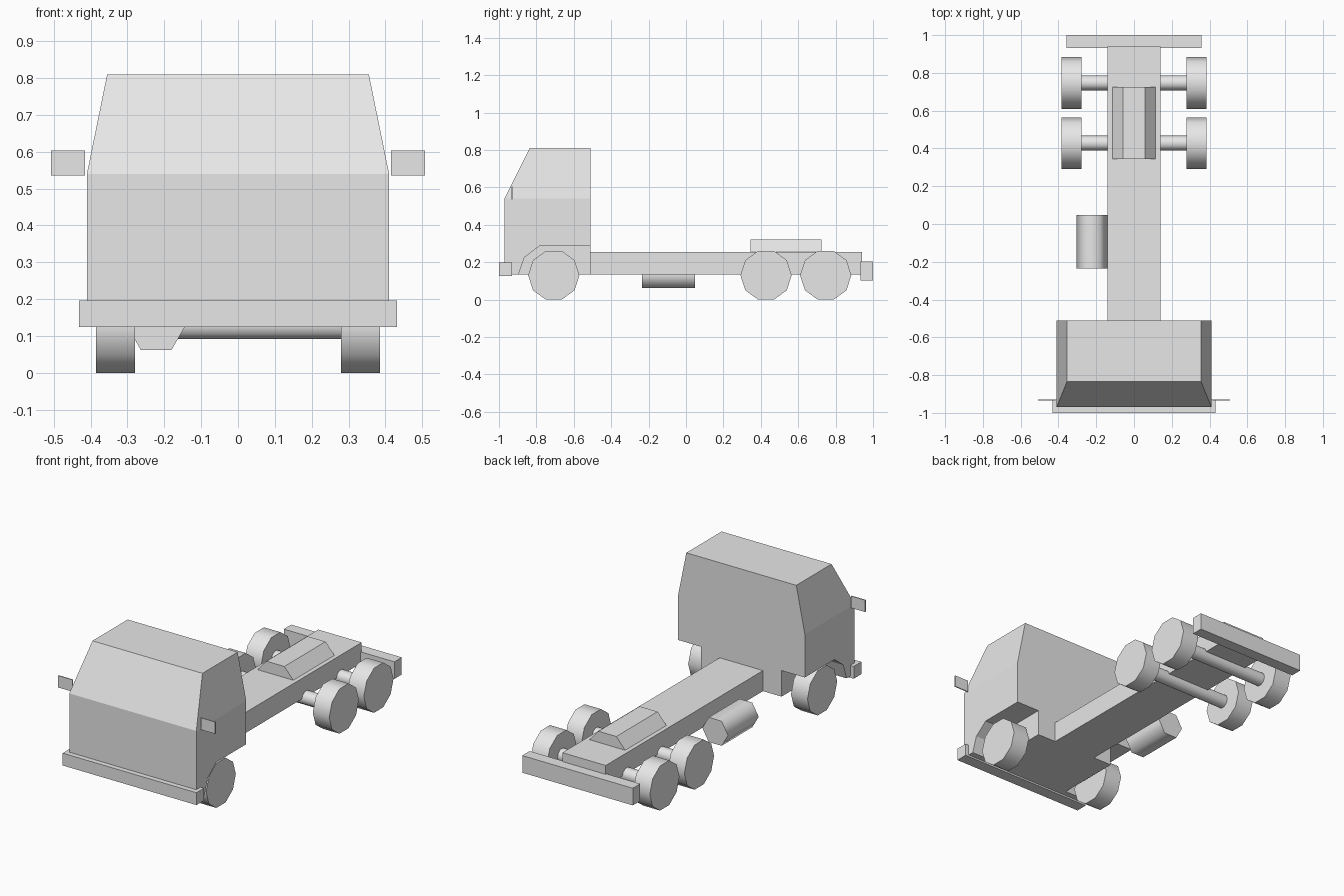
import bpy, bmesh, math
from mathutils import Vector

cube = bpy.data.objects.get("Cube")
if cube:
    bpy.data.objects.remove(cube)

paint = bpy.data.materials.new("plain_grey")
paint.use_nodes = True
paint.diffuse_color = (0.8, 0.8, 0.8, 1)
paint.node_tree.nodes["Principled BSDF"].inputs["Base Color"].default_value = (0.8, 0.8, 0.8, 1)


def prism(name, outline, axis, lo, hi, smooth=None):
    """Extrude an outline along x (points are y, z) or along y (points are x, z)."""
    bm = bmesh.new()
    verts = [bm.verts.new((lo, a, b) if axis == "x" else (a, lo, b)) for a, b in outline]
    face = bm.faces.new(verts)
    step = Vector((hi - lo, 0, 0)) if axis == "x" else Vector((0, hi - lo, 0))
    new = bmesh.ops.extrude_face_region(bm, geom=[face], use_keep_orig=True)["geom"]
    bmesh.ops.translate(bm, verts=[g for g in new if isinstance(g, bmesh.types.BMVert)], vec=step)
    bmesh.ops.recalc_face_normals(bm, faces=bm.faces)
    mesh = bpy.data.meshes.new(name)
    bm.to_mesh(mesh)
    bm.free()
    mesh.materials.append(paint)
    obj = bpy.data.objects.new(name, mesh)
    bpy.context.collection.objects.link(obj)
    if smooth:
        bpy.ops.object.select_all(action="DESELECT")
        obj.select_set(True)
        bpy.context.view_layer.objects.active = obj
        bpy.ops.object.shade_smooth_by_angle(angle=math.radians(smooth))
    return obj


def box(name, x0, x1, y0, y1, z0, z1):
    return prism(name, [(y0, z0), (y1, z0), (y1, z1), (y0, z1)], "x", x0, x1)


def ring(a, b, radius, sides):
    return [(a + radius * math.cos(math.tau * i / sides),
             b + radius * math.sin(math.tau * i / sides)) for i in range(sides)]


# Cab: side profile with wheel arch, creased at the waist and narrowed at the roof
FRONT, BACK, FLOOR, WAIST, ROOF = -0.97, -0.51, 0.135, 0.54, 0.81
arch = [(-0.895, FLOOR), (-0.864, 0.225), (-0.783, 0.287), (BACK, 0.287)]
cab = prism("cab", [(FRONT, FLOOR)] + arch + [(BACK, ROOF), (-0.835, ROOF), (FRONT, WAIST)],
            "x", -0.41, 0.41)
bm = bmesh.new()
bm.from_mesh(cab.data)
bmesh.ops.bisect_plane(bm, geom=bm.verts[:] + bm.edges[:] + bm.faces[:],
                       plane_co=(0, 0, WAIST), plane_no=(0, 0, 1))
for v in bm.verts:
    if v.co.z > ROOF - 0.01:
        v.co.x = math.copysign(0.355, v.co.x)
bm.to_mesh(cab.data)
bm.free()

# Block between the front wheels, filling the arch
prism("cab_floor", arch + [(BACK, FLOOR)], "x", -0.26, 0.26)

# Frame, bumpers and coupling plate
box("chassis", -0.14, 0.14, BACK, 0.94, 0.135, 0.255)
box("front_bumper", -0.432, 0.432, -1, -0.93, 0.125, 0.197)
box("rear_bumper", -0.357, 0.357, 0.932, 1, 0.103, 0.203)
prism("coupling_plate", [(-0.115, 0.255), (0.115, 0.255), (0.058, 0.32), (-0.058, 0.32)],
      "y", 0.345, 0.725)

# Fuel tank on the right side
prism("fuel_tank", ring(-0.222, 0.134, 0.083, 6), "y", -0.235, 0.048, smooth=65)

# Rear axles
for name, y in (("middle", 0.428), ("rear", 0.747)):
    prism(name + "_axle", ring(y, 0.13, 0.04, 10), "x", -0.285, 0.285, smooth=40)

# Wheels and mirrors on both sides
for side, s in (("left", 1), ("right", -1)):
    for name, y in (("front", -0.707), ("middle", 0.428), ("rear", 0.747)):
        prism(f"{name}_wheel_{side}", ring(y, 0.13, 0.137, 10), "x", s * 0.279, s * 0.385, smooth=40)
    box(f"mirror_{side}", s * 0.415, s * 0.507, -0.934, -0.928, 0.535, 0.604)
